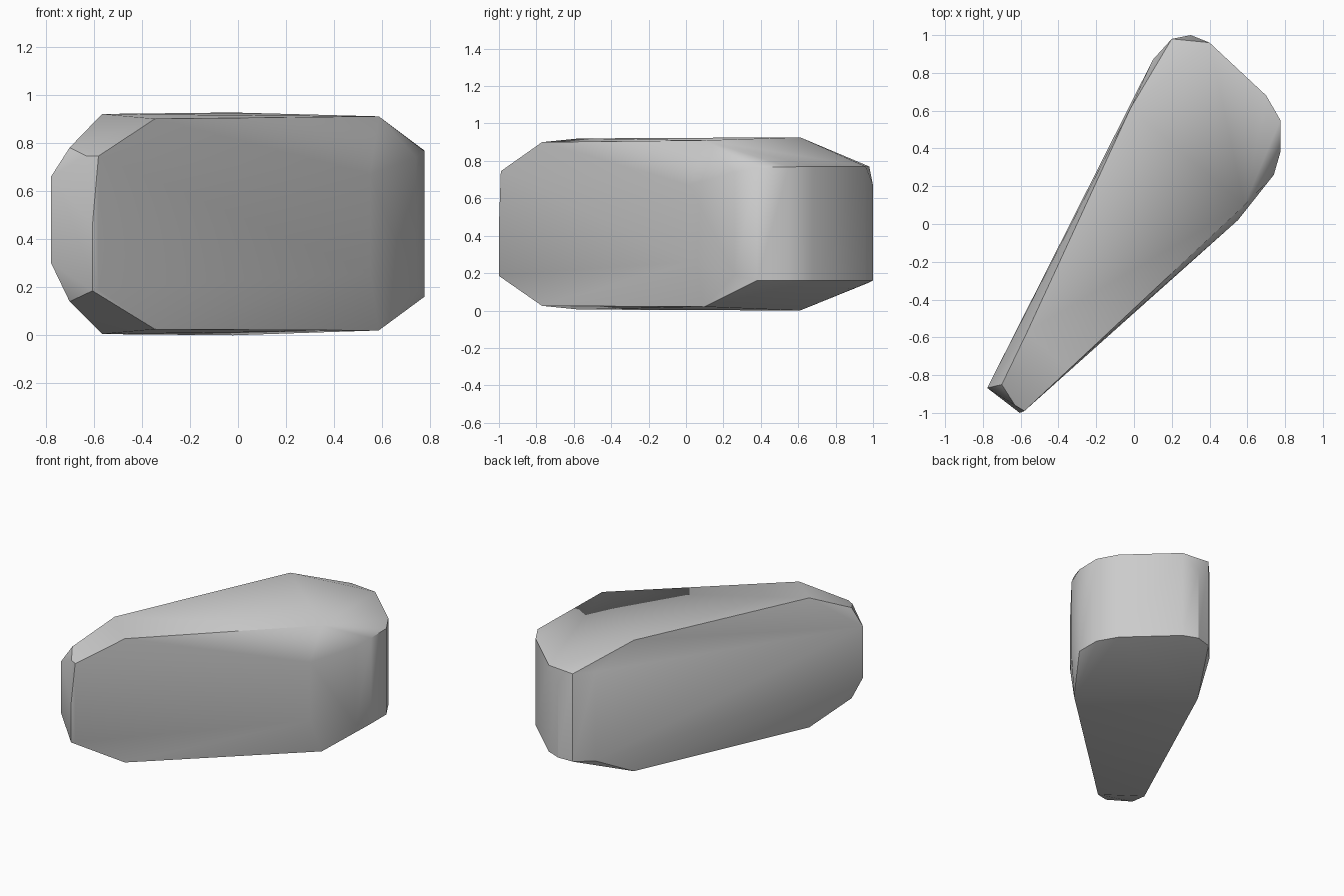
import bpy
import bmesh
import math

default_cube = bpy.data.objects.get("Cube")
if default_cube:
    bpy.data.objects.remove(default_cube, do_unlink=True)


def make_material(name, value):
    material = bpy.data.materials.new(name)
    material.use_nodes = True
    colour = (value, value, value, 1)
    material.diffuse_color = colour
    shader = material.node_tree.nodes["Principled BSDF"]
    shader.inputs["Base Color"].default_value = colour
    shader.inputs["Roughness"].default_value = 0.8
    return material


def add_column(bm, x, y, low, high):
    """Place one upright pair of corners on the block."""
    for z in (low, high):
        bm.verts.new((x, y, z))


# Corners of the nearly flat upper and lower faces
flat_corners = [
    (-.565, -.57, .005, .92),
    (-.345, -.77, .025, .9),
    (.585, .1, .02, .91),
    (-.02, .61, 0, .926),
]

# Corners of the thick end, where the slopes meet the upright walls
thick_end = [
    (.55, .02, .26, .67),
    (.74, .26, .19, .74),
    (.775, .38, .16, .765),
    (.775, .55, .16, .768),
    (.7, .68, .16, .77),
    (.4, .96, .16, .77),
    (.3, 1, .16, .67),
    (.2, .98, .15, .77),
    (.1, .87, .14, .77),
]

# Corners of the chisel-like thin end
thin_end = [
    (-.605, -1, .185, .46),
    (-.58, -.99, .19, .745),
    (-.63, -.96, .19, .745),
    (-.7, -.85, .14, .78),
    (-.777, -.868, .3, .66),
]

# Wrap the corners in one closed faceted stone
bm = bmesh.new()
for column in flat_corners + thick_end + thin_end:
    add_column(bm, *column)
bmesh.ops.convex_hull(bm, input=bm.verts[:])
loose = [vert for vert in bm.verts if not vert.link_faces]
bmesh.ops.delete(bm, geom=loose, context="VERTS")
bmesh.ops.dissolve_limit(bm, angle_limit=math.radians(1),
                         verts=bm.verts[:], edges=bm.edges[:])
bmesh.ops.recalc_face_normals(bm, faces=bm.faces[:])

mesh = bpy.data.meshes.new("wedge_stone")
bm.to_mesh(mesh)
bm.free()
mesh.materials.append(make_material("stone grey", .6))
stone = bpy.data.objects.new("wedge_stone", mesh)
bpy.context.collection.objects.link(stone)

# Soften shallow facets and keep the strong edges crisp
bpy.ops.object.select_all(action="DESELECT")
stone.select_set(True)
bpy.context.view_layer.objects.active = stone
bpy.ops.object.shade_smooth_by_angle(angle=math.radians(30))
